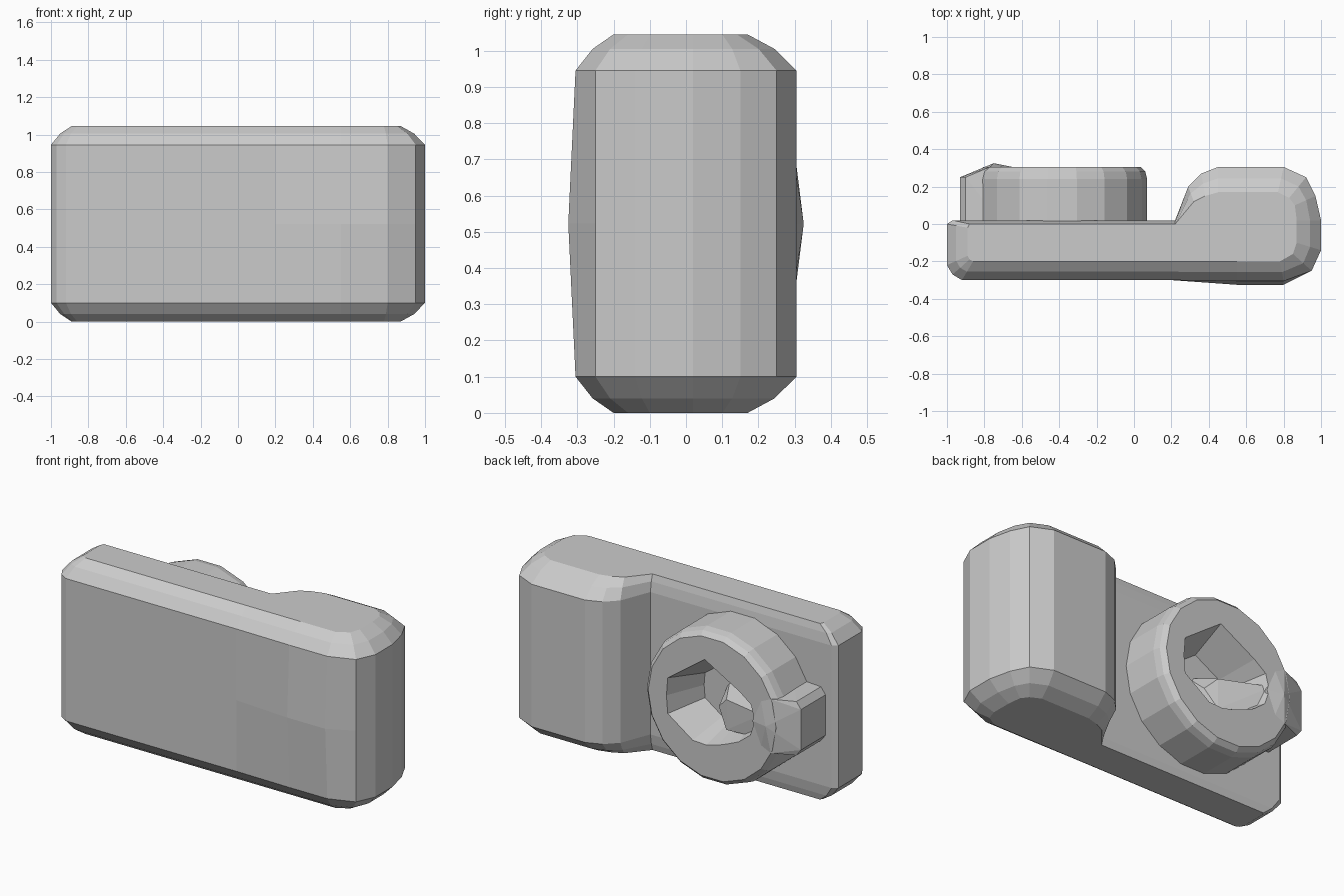
import bpy, bmesh, math
from mathutils import Vector

cube = bpy.data.objects.get("Cube")
if cube:
    bpy.data.objects.remove(cube, do_unlink=True)

grey = bpy.data.materials.new("plain grey")
grey.use_nodes = True
COLOUR = (0.6, 0.6, 0.6, 1)
grey.diffuse_color = COLOUR
grey.node_tree.nodes["Principled BSDF"].inputs["Base Color"].default_value = COLOUR
HEIGHT = 1.045
MID = HEIGHT / 2


def finish(bm, name):
    bmesh.ops.recalc_face_normals(bm, faces=bm.faces)
    mesh = bpy.data.meshes.new(name)
    bm.to_mesh(mesh)
    bm.free()
    mesh.materials.append(grey)
    obj = bpy.data.objects.new(name, mesh)
    bpy.context.collection.objects.link(obj)
    return obj


def loft(bm, loops, cap_start=True, cap_end=True):
    rows = [[bm.verts.new(p) for p in loop] for loop in loops]
    n = len(rows[0])
    for a, b in zip(rows, rows[1:]):
        for i in range(n):
            j = (i + 1) % n
            bm.faces.new((a[i], a[j], b[j], b[i]))
    if cap_start:
        bm.faces.new(rows[0])
    if cap_end:
        bm.faces.new(rows[-1])


def hull(name, points):
    bm = bmesh.new()
    for p in points:
        bm.verts.new(p)
    bmesh.ops.convex_hull(bm, input=bm.verts)
    return finish(bm, name)


# Body: plan outline (outer) and its smaller end cap outline (inner)
outer = [(-1, -.22), (-.97, -.27), (-.92, -.3), (.2, -.3), (.55, -.305), (.8, -.305),
         (.95, -.25), (1, -.14), (1, .02), (.97, .15), (.92, .25), (.8, .305),
         (.45, .305), (.36, .27), (.29, .2), (.22, .02), (-.97, .02), (-1, 0)]
inner = [(-.89, -.17), (-.88, -.19), (-.86, -.2), (.2, -.2), (.55, -.2), (.78, -.2),
         (.85, -.16), (.87, -.1), (.87, .02), (.86, .1), (.83, .14), (.77, .17),
         (.45, .17), (.38, .15), (.32, .12), (.22, 0), (-.88, 0), (-.89, -.02)]


def section(z, t, bulge=0):
    loop = []
    for i, (a, b) in enumerate(zip(outer, inner)):
        x, y = Vector(a).lerp(Vector(b), t)
        loop.append((x, y - (bulge if i in (4, 5) else 0), z))
    return loop


low = [(0, 1), (.04, .45), (.1, 0)]
levels = [section(z, t) for z, t in low]
levels.append(section(MID, 0, .02))
levels += [section(HEIGHT - z, t) for z, t in reversed(low)]
bm = bmesh.new()
loft(bm, levels)
finish(bm, "body")

# Dial: round collar with an uneven hole sunk into it
CX, CZ, SIDES = -.385, MID, 18


def circle(r, y):
    return [(CX + r * math.cos(math.tau * i / SIDES), y,
             CZ + r * math.sin(math.tau * i / SIDES)) for i in range(SIDES)]


hole = [(.3, .1), (.05, .28), (-.18, .15), (-.3, .06), (-.24, -.12),
        (-.06, -.2), (.1, -.24), (.3, -.1)]


def hole_loop(scale, y):
    """Sample the hole outline in the same directions as the collar."""
    pts = []
    for i in range(SIDES):
        a = math.tau * i / SIDES
        d = Vector((math.cos(a), math.sin(a)))
        best = .2
        for p, q in zip(hole, hole[1:] + hole[:1]):
            p, q = Vector(p), Vector(q)
            e = q - p
            den = d.cross(e)
            if abs(den) > 1e-6:
                r, s = p.cross(e) / den, p.cross(d) / den
                if r > 0 and 0 <= s <= 1:
                    best = r
        pts.append((CX + d.x * best * scale, y, CZ + d.y * best * scale))
    return pts


bm = bmesh.new()
loft(bm, [circle(.455, 0), circle(.455, .24), circle(.445, .28), circle(.42, .305),
          hole_loop(1, .305), hole_loop(.7, .08)])
finish(bm, "dial")

# Angular wedge inside the hole
hull("dial_wedge", [(CX + x, y, CZ + z) for x, y, z in
     [(-.31, .29, .04), (-.27, .27, -.11), (-.02, .2, .02), (.05, .17, -.05),
      (-.02, .2, -.16), (.06, .05, .06), (.06, .05, -.15), (-.24, .05, .02),
      (-.24, .05, -.1)]])

# Grip tab on the side of the dial, with a raised middle ridge
tab = [(-.75, .325, MID), (-.65, .305, MID)]
for side in (-1, 1):
    for x, y, z in [(-.93, .02, .12), (-.93, .25, .12), (-.9, .02, .16), (-.9, .25, .16),
                    (-.77, .305, .16), (-.72, .02, .17), (-.7, .302, .15)]:
        tab.append((x, y, MID + side * z))
hull("grip_tab", tab)
